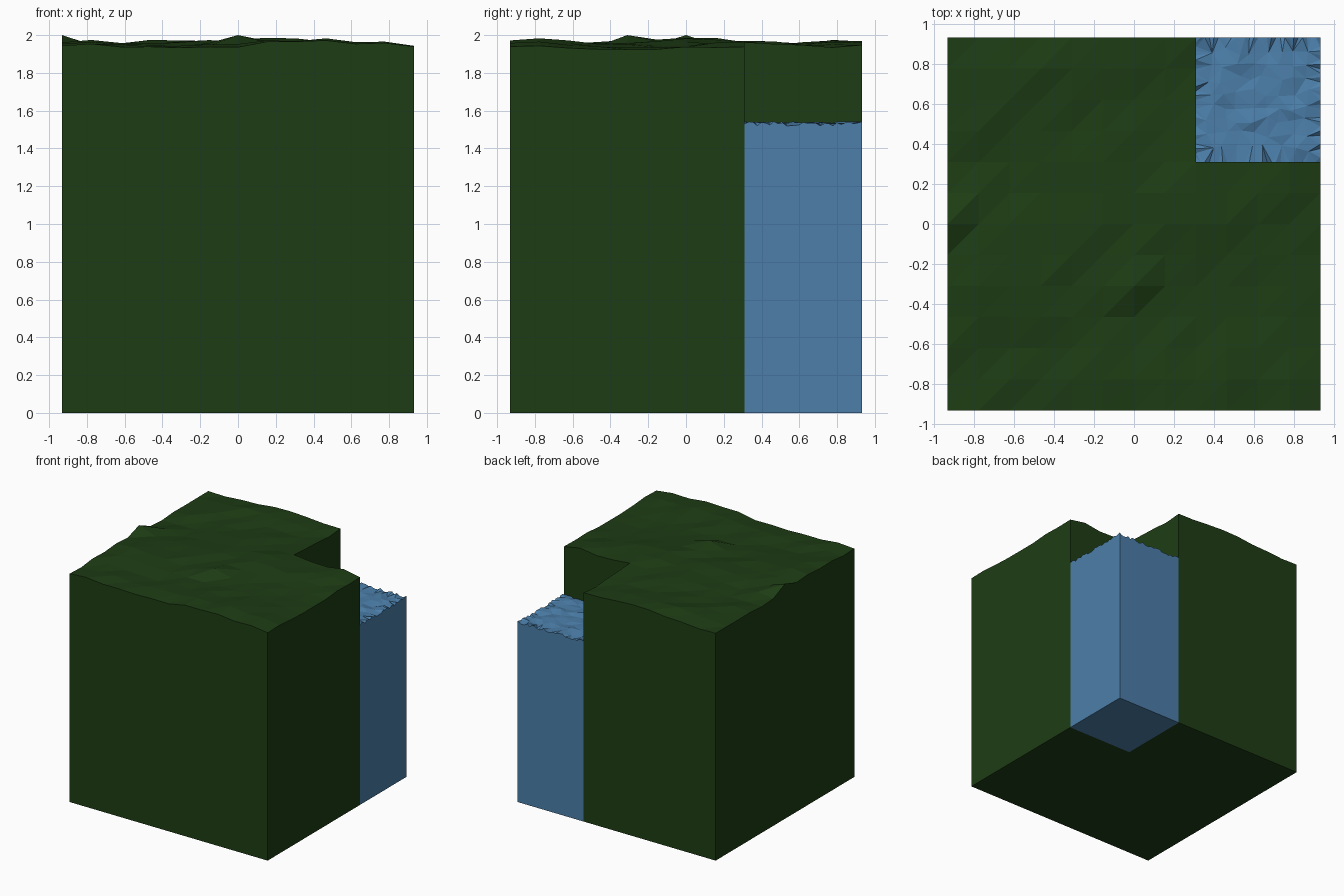
import bpy, bmesh, math, random
from mathutils import Vector
from mathutils.geometry import delaunay_2d_cdt

if "Cube" in bpy.data.objects:
    bpy.data.objects.remove(bpy.data.objects["Cube"])

random.seed(7)
H = 0.932            # half width of the block
N = 12               # land cells per side
S = 2 * H / N
Q = H / 3            # inner edge of the pond corner


def finish(bm, name, color):
    """Drop a top surface to the floor as a closed solid."""
    top = bm.faces[:]
    res = bmesh.ops.extrude_face_region(bm, geom=top, use_keep_orig=True)
    for v in res["geom"]:
        if isinstance(v, bmesh.types.BMVert):
            v.co.z = 0
    bmesh.ops.dissolve_limit(bm, angle_limit=math.radians(0.3),
                             verts=bm.verts[:], edges=bm.edges[:])
    bmesh.ops.recalc_face_normals(bm, faces=bm.faces[:])
    me = bpy.data.meshes.new(name)
    bm.to_mesh(me)
    bm.free()
    ob = bpy.data.objects.new(name, me)
    bpy.context.collection.objects.link(ob)
    mat = bpy.data.materials.new(name + "_colour")
    mat.diffuse_color = (*color, 1)
    mat.use_nodes = True
    mat.node_tree.nodes["Principled BSDF"].inputs["Base Color"].default_value = mat.diffuse_color
    me.materials.append(mat)


# Grassy land: L-shaped grid with gentle bumps
def land_height(x, y):
    z = 1.956 + 0.012 * math.sin(4.6 * x + 1.5 * y + 1) + 0.01 * math.cos(6 * y - 2 * x)
    z += random.uniform(-0.011, 0.011)
    if max(abs(x), abs(y)) > H - 0.01:
        z -= 0.012
    return min(max(z, 1.925), 1.995)


bm = bmesh.new()
grid = {}
for i in range(N + 1):
    for j in range(N + 1):
        if i <= 8 or j <= 8:
            x, y = -H + i * S, -H + j * S
            grid[i, j] = bm.verts.new((x, y, land_height(x, y)))
grid[0, 6].co.z = grid[6, 4].co.z = 2.0
for i in range(N):
    for j in range(N):
        if i < 8 or j < 8:
            a, b, c, d = (grid[k] for k in ((i, j), (i + 1, j), (i + 1, j + 1), (i, j + 1)))
            bm.faces.new((a, b, c))
            bm.faces.new((a, c, d))
finish(bm, "grass_land", (0.0125, 0.046, 0.007))

# Water: finely rippled rim around a coarser rippled middle
pts = []
R = 28
W = H - Q
for k in range(R):
    t = k / R * W
    pts += [(Q + t, Q), (H, Q + t), (H - t, H), (Q, H - t)]
for i in range(1, 9):
    for j in range(1, 9):
        pts.append((Q + (i + random.uniform(-.3, .3)) * W / 9,
                    Q + (j + random.uniform(-.3, .3)) * W / 9))
verts, _, faces, *_ = delaunay_2d_cdt([Vector(p) for p in pts], [], [], 0, 1e-5)
bm = bmesh.new()
vs = [bm.verts.new((p.x, p.y, 1.531 + random.uniform(-0.012, 0.012))) for p in verts]
for f in faces:
    a, b, c = (Vector(verts[k]) for k in f)
    if abs((b - a).cross(c - a)) > 1e-7:
        bm.faces.new([vs[k] for k in f])
finish(bm, "water", (0.072, 0.212, 0.402))
